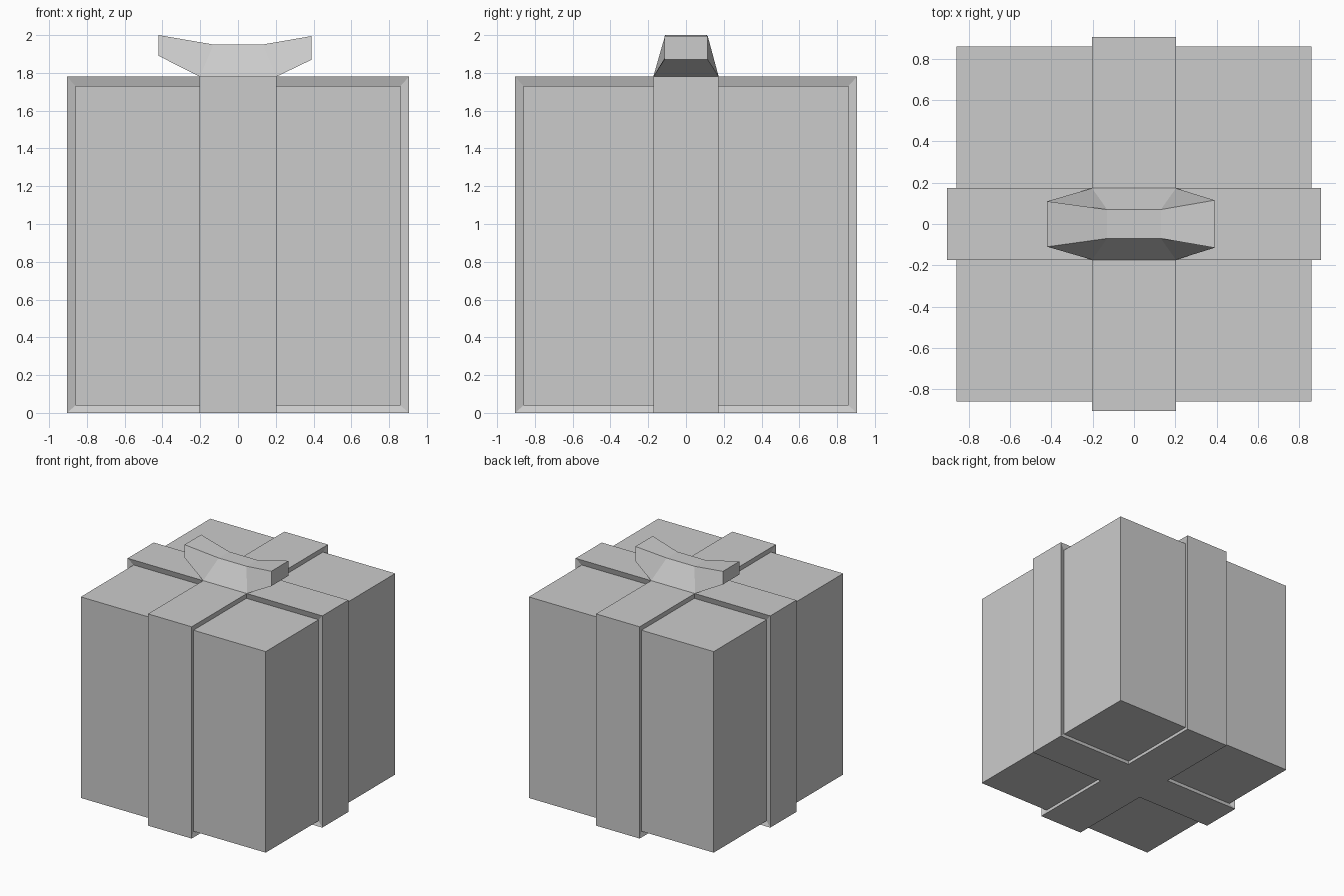
import bpy
import bmesh

cube = bpy.data.objects.get("Cube")
if cube:
    bpy.data.objects.remove(cube, do_unlink=True)

GREY = (0.6, 0.6, 0.6, 1)
grey = bpy.data.materials.new("plain grey")
grey.use_nodes = True
grey.diffuse_color = GREY
grey.node_tree.nodes["Principled BSDF"].inputs["Base Color"].default_value = GREY

BOX = 0.86              # half width of the box
BOTTOM, TOP = 0.04, 1.73
OUT, RIM = 0.905, 1.78  # ribbon reach and height
HALF_X, HALF_Y = 0.203, 0.173
UNDERCUT = 0.015


def finish(name, bm):
    bmesh.ops.remove_doubles(bm, verts=bm.verts, dist=0.0005)
    bmesh.ops.recalc_face_normals(bm, faces=bm.faces)
    mesh = bpy.data.meshes.new(name)
    bm.to_mesh(mesh)
    bm.free()
    mesh.materials.append(grey)
    obj = bpy.data.objects.new(name, mesh)
    bpy.context.collection.objects.link(obj)
    return obj


def quad(bm, *points):
    bm.faces.new([bm.verts.new(p) for p in points])


# Box
bm = bmesh.new()
bmesh.ops.create_cube(bm, size=1)
bmesh.ops.scale(bm, vec=(2 * BOX, 2 * BOX, TOP - BOTTOM), verts=bm.verts)
bmesh.ops.translate(bm, vec=(0, 0, (TOP + BOTTOM) / 2), verts=bm.verts)
finish("gift_box", bm)


# Ribbon: four arms wrapping from the top centre to the bottom centre
def ribbon_arm(bm, place, half, start):
    outer = [(start, RIM), (OUT, RIM), (OUT, 0), (start, 0)]
    base = start - UNDERCUT
    inner = [(base, TOP), (BOX, TOP), (BOX, BOTTOM), (base, BOTTOM)]
    for i in range(3):
        (a, za), (b, zb) = outer[i:i + 2]
        (c, zc), (d, zd) = inner[i:i + 2]
        quad(bm, place(a, -half, za), place(b, -half, zb),
             place(b, half, zb), place(a, half, za))
        for side in (-1, 1):
            tuck = side * (half - UNDERCUT)
            quad(bm, place(a, side * half, za), place(b, side * half, zb),
                 place(d, tuck, zd), place(c, tuck, zc))


bm = bmesh.new()
for s in (-1, 1):
    ribbon_arm(bm, lambda a, w, z: (s * a, w, z), HALF_Y, HALF_X)
    ribbon_arm(bm, lambda a, w, z: (w, s * a, z), HALF_X, HALF_Y)
for z in (0, RIM):
    quad(bm, (-HALF_X, -HALF_Y, z), (HALF_X, -HALF_Y, z),
         (HALF_X, HALF_Y, z), (-HALF_X, HALF_Y, z))
finish("ribbon", bm)

# Bow: sections of (bottom x, z, half depth), (top x, z, half depth)
sections = [
    ((-0.42, 1.89, 0.11), (-0.42, 2.0, 0.11)),
    ((-HALF_X, RIM, HALF_Y), (-0.13, 1.95, 0.07)),
    ((HALF_X, RIM, HALF_Y), (0.13, 1.95, 0.07)),
    ((0.39, 1.87, 0.115), (0.39, 1.995, 0.115)),
]
bm = bmesh.new()
rings = []
for (xb, zb, yb), (xt, zt, yt) in sections:
    corners = [(xb, -yb, zb), (xb, yb, zb), (xt, yt, zt), (xt, -yt, zt)]
    rings.append([bm.verts.new(p) for p in corners])
for r, n in zip(rings, rings[1:]):
    for i in range(4):
        j = (i + 1) % 4
        bm.faces.new((r[i], r[j], n[j], n[i]))
bm.faces.new(rings[0])
bm.faces.new(rings[-1])
finish("bow", bm)
